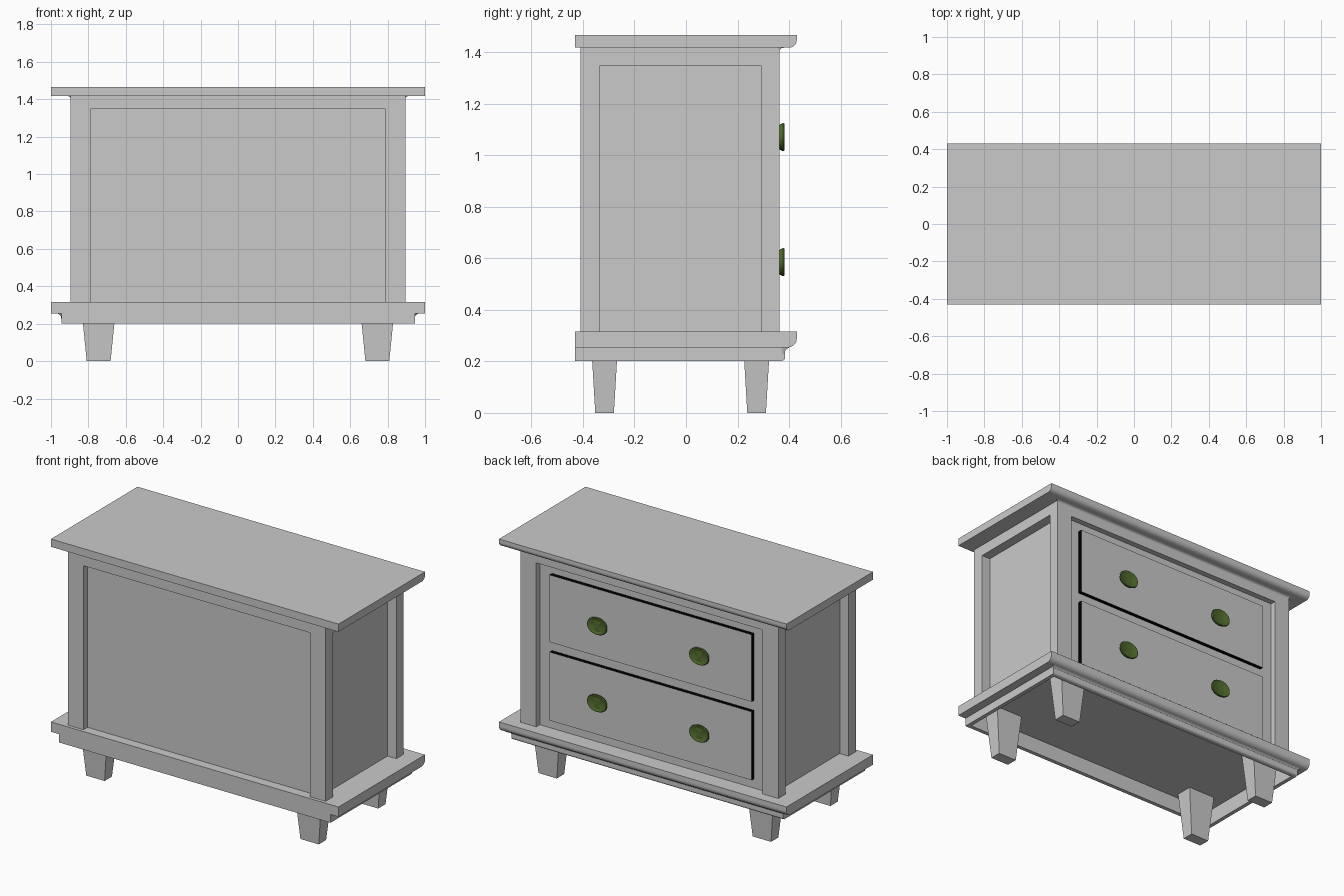
import bpy, bmesh, math
from mathutils import Matrix

old = bpy.data.objects.get("Cube")
if old:
    bpy.data.objects.remove(old, do_unlink=True)


def material(name, rgb):
    m = bpy.data.materials.new(name)
    m.use_nodes = True
    m.diffuse_color = (*rgb, 1)
    m.node_tree.nodes["Principled BSDF"].inputs["Base Color"].default_value = (*rgb, 1)
    return m


GREY = material("grey paint", (0.59, 0.59, 0.59))
BLACK = material("black gap", (0.0, 0.0, 0.0))
GREEN = material("dark green metal", (0.085, 0.155, 0.026))


def finish(name, bm, *mats):
    bmesh.ops.recalc_face_normals(bm, faces=bm.faces)
    me = bpy.data.meshes.new(name)
    bm.to_mesh(me)
    bm.free()
    ob = bpy.data.objects.new(name, me)
    for m in mats:
        me.materials.append(m)
    bpy.context.collection.objects.link(ob)
    return ob


def box(name, x, y, z, *mats, taper=(1, 1)):
    """Box from (min, max) ranges; taper scales the bottom face."""
    bm = bmesh.new()
    bmesh.ops.create_cube(bm, size=1)
    for v in bm.verts:
        sx, sy = taper if v.co.z < 0 else (1, 1)
        v.co.x = sum(x) / 2 + v.co.x * (x[1] - x[0]) * sx
        v.co.y = sum(y) / 2 + v.co.y * (y[1] - y[0]) * sy
        v.co.z = sum(z) / 2 + v.co.z * (z[1] - z[0])
    return finish(name, bm, *(mats or (GREY,)))


def moulding(name, profile, half, mitre_from=None):
    """Extrude a (y, z) profile along x, with ends flared beyond mitre_from."""
    bm = bmesh.new()
    loops = []
    for s in (-1, 1):
        flare = [0 if mitre_from is None else max(0, y - mitre_from) for y, z in profile]
        loops.append([bm.verts.new((s * (half + f), y, z)) for f, (y, z) in zip(flare, profile)])
        bm.faces.new(loops[-1])
    a, b = loops
    for i in range(len(profile)):
        bm.faces.new((a[i - 1], a[i], b[i], b[i - 1]))
    return finish(name, bm, GREY)


def arc(cy, cz, r, start, end, n=6):
    steps = [math.radians(start + (end - start) * i / n) for i in range(n + 1)]
    return [(cy + r * math.cos(a), cz + r * math.sin(a)) for a in steps]


def slab(name, z0, z1, r):
    rounded = arc(0.43 - r, z0 + r, r, -90, 0)
    return moulding(name, [(-0.43, z1), (-0.43, z0)] + rounded + [(0.43, z1)], 1.0)


def cove(name, y, z, r, half):
    moulding(name, [(y - 0.01, z), (y - 0.01, z - r)] + arc(y + r, z - r, r, 180, 90), half, y)


# Top and base slabs with a rounded lower edge on the drawer side
slab("top_slab", 1.417, 1.466, 0.03)
base = slab("base_slab", 0.254, 0.316, 0.035)
cove("top_cove", 0.363, 1.417, 0.015, 0.895)
cove("base_cove", 0.382, 0.254, 0.025, 0.945)

# Hollow underside of the base
hollow = box("base_hollow", (-0.92, 0.92), (-0.405, 0.355), (0.1, 0.3))
hollow.hide_render = True
cut = base.modifiers.new("hollow", "BOOLEAN")
cut.operation = "DIFFERENCE"
cut.object = hollow
bpy.context.view_layer.objects.active = base
bpy.ops.object.modifier_apply(modifier=cut.name)
bpy.data.objects.remove(hollow, do_unlink=True)

# Open plinth frame
moulding("plinth_drawer_side",
         [(0.355, 0.254), (0.355, 0.202)] + arc(0.37, 0.217, 0.015, -90, 0) + [(0.385, 0.254)], 0.945)
box("plinth_panel_side", (-0.945, 0.945), (-0.43, -0.405), (0.202, 0.254))

# Carcass
box("carcass", (-0.835, 0.835), (-0.37, 0.327), (0.316, 1.417))
box("panel_side_rail", (-0.788, 0.788), (-0.41, -0.36), (1.347, 1.417))
box("drawer_side_rail", (-0.788, 0.788), (0.31, 0.363), (1.347, 1.417))

# Parts repeated on each end
for side, s in (("left", 1), ("right", -1)):
    def span(a, b):
        return tuple(sorted((s * a, s * b)))
    box(side + "_plinth_end", span(0.92, 0.945), (-0.405, 0.355), (0.202, 0.254))
    box(side + "_end_rail", span(0.82, 0.896), (-0.335, 0.293), (1.347, 1.417))
    for end, y0, y1 in (("panel", -0.41, -0.335), ("drawer", 0.293, 0.363)):
        box(f"{side}_{end}_post", span(0.788, 0.896), (y0, y1), (0.316, 1.417))
    for end, y in (("panel", -0.316), ("drawer", 0.274)):
        box(f"{side}_{end}_foot", span(0.651, 0.839), (y - 0.054, y + 0.054), (0.0, 0.301),
            taper=(0.68, 0.67))


def knob(name, x, z):
    """Oval flared disc with a shallow dished face."""
    bm = bmesh.new()
    rings = [(0.018, 0.34), (0.024, 0.355), (0.047, 0.362), (0.055, 0.376),
             (0.052, 0.382), (0.045, 0.382), (0.036, 0.377), (0.0, 0.379)]
    verts = [bm.verts.new((r, y, 0)) for r, y in rings]
    edges = [bm.edges.new(pair) for pair in zip(verts, verts[1:])]
    bmesh.ops.spin(bm, geom=verts + edges, cent=(0, 0, 0), axis=(0, 1, 0),
                   angle=math.tau, steps=24)
    bmesh.ops.remove_doubles(bm, verts=bm.verts, dist=0.0005)
    oval = Matrix.Translation((x, 0, z)) @ Matrix.Diagonal((1.27, 1, 1, 1))
    bmesh.ops.transform(bm, matrix=oval, verts=bm.verts)
    ob = finish(name, bm, GREEN)
    bpy.ops.object.select_all(action="DESELECT")
    ob.select_set(True)
    bpy.context.view_layer.objects.active = ob
    bpy.ops.object.shade_smooth_by_angle(angle=math.radians(30))


# Drawers: grey fronts with black edges, two knobs each
for level, z0, z1, kz in (("lower", 0.375, 0.805, 0.585), ("upper", 0.868, 1.29, 1.07)):
    drawer = box(level + "_drawer", (-0.703, 0.703), (0.32, 0.352), (z0, z1), GREY, BLACK)
    for p in drawer.data.polygons:
        p.material_index = 0 if p.normal.y > 0.5 else 1
    for side, x in (("left", 0.355), ("right", -0.355)):
        knob(f"{level}_{side}_knob", x, kz)
